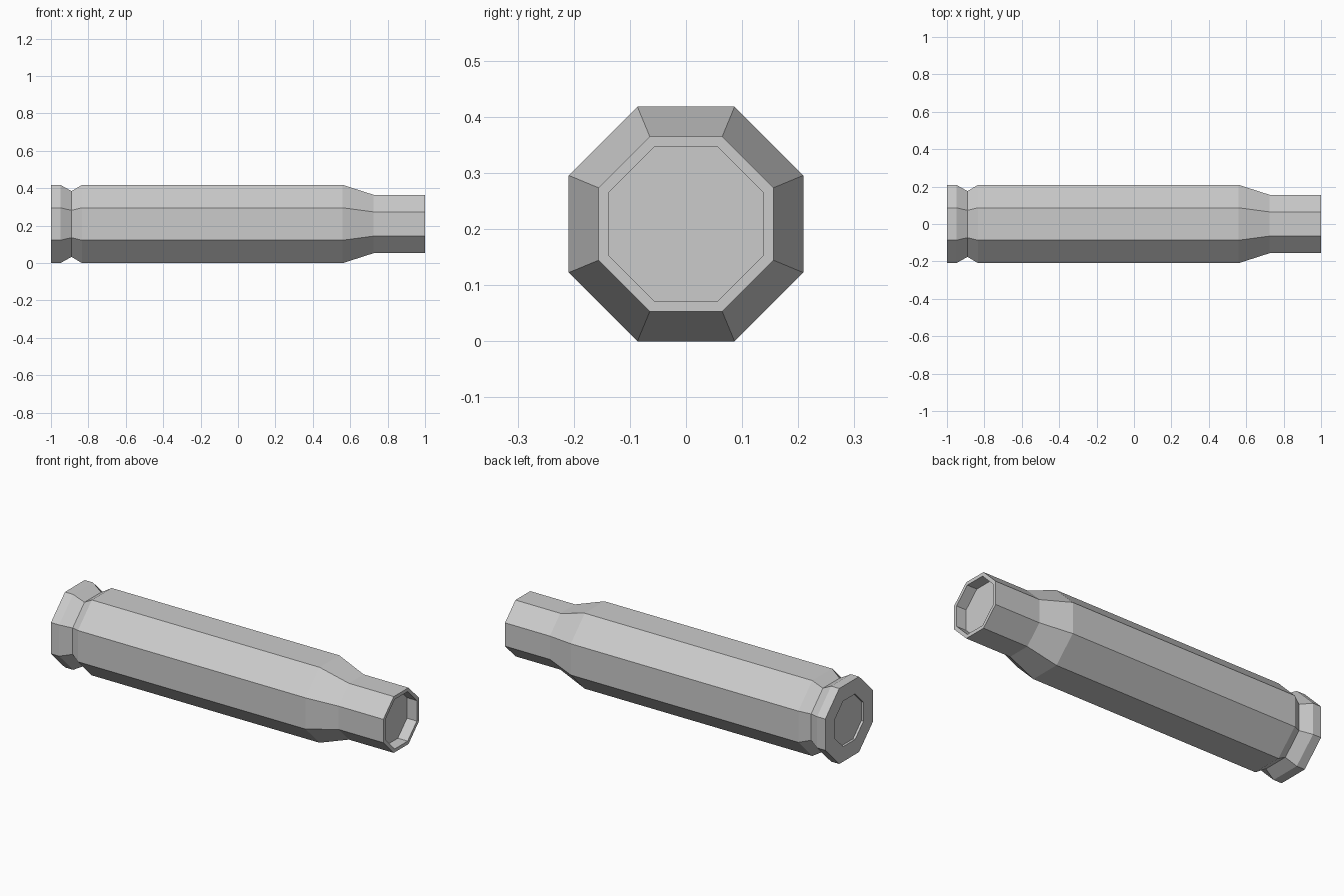
import bpy
import bmesh
import math

cube = bpy.data.objects.get("Cube")
if cube:
    bpy.data.objects.remove(cube, do_unlink=True)

SIDES = 8
HALF_HEIGHT = 0.209

metal = bpy.data.materials.new("grey_metal")
metal.use_nodes = True
grey = (0.6, 0.6, 0.6, 1)
metal.diffuse_color = grey
metal.node_tree.nodes["Principled BSDF"].inputs["Base Color"].default_value = grey


def lathe_x(name, profile):
    """Octagonal solid along x from (x, distance to flat side) pairs, capped at both ends."""
    bm = bmesh.new()
    rings = []
    for x, flat in profile:
        r = flat / math.cos(math.pi / SIDES)
        angles = [(i + 0.5) * math.tau / SIDES for i in range(SIDES)]
        rings.append([bm.verts.new((x, r * math.cos(a), r * math.sin(a))) for a in angles])
    for a, b in zip(rings, rings[1:]):
        for i in range(SIDES):
            j = (i + 1) % SIDES
            bm.faces.new((a[i], a[j], b[j], b[i]))
    bm.faces.new(rings[0])
    bm.faces.new(rings[-1])
    bmesh.ops.recalc_face_normals(bm, faces=bm.faces)
    mesh = bpy.data.meshes.new(name)
    bm.to_mesh(mesh)
    bm.free()
    mesh.materials.append(metal)
    obj = bpy.data.objects.new(name, mesh)
    obj.location.z = HALF_HEIGHT
    bpy.context.collection.objects.link(obj)
    return obj


lathe_x("cartridge_case", [
    (-0.987, 0.126), (-1.0, 0.126),                   # recessed base disc
    (-1.0, 0.209), (-0.95, 0.209),                    # rim
    (-0.89, 0.176), (-0.835, 0.209),                  # extractor groove
    (0.56, 0.209), (0.725, 0.156),                    # body and shoulder
    (1.0, 0.156), (1.0, 0.137), (0.94, 0.137),        # neck and shallow mouth
])
